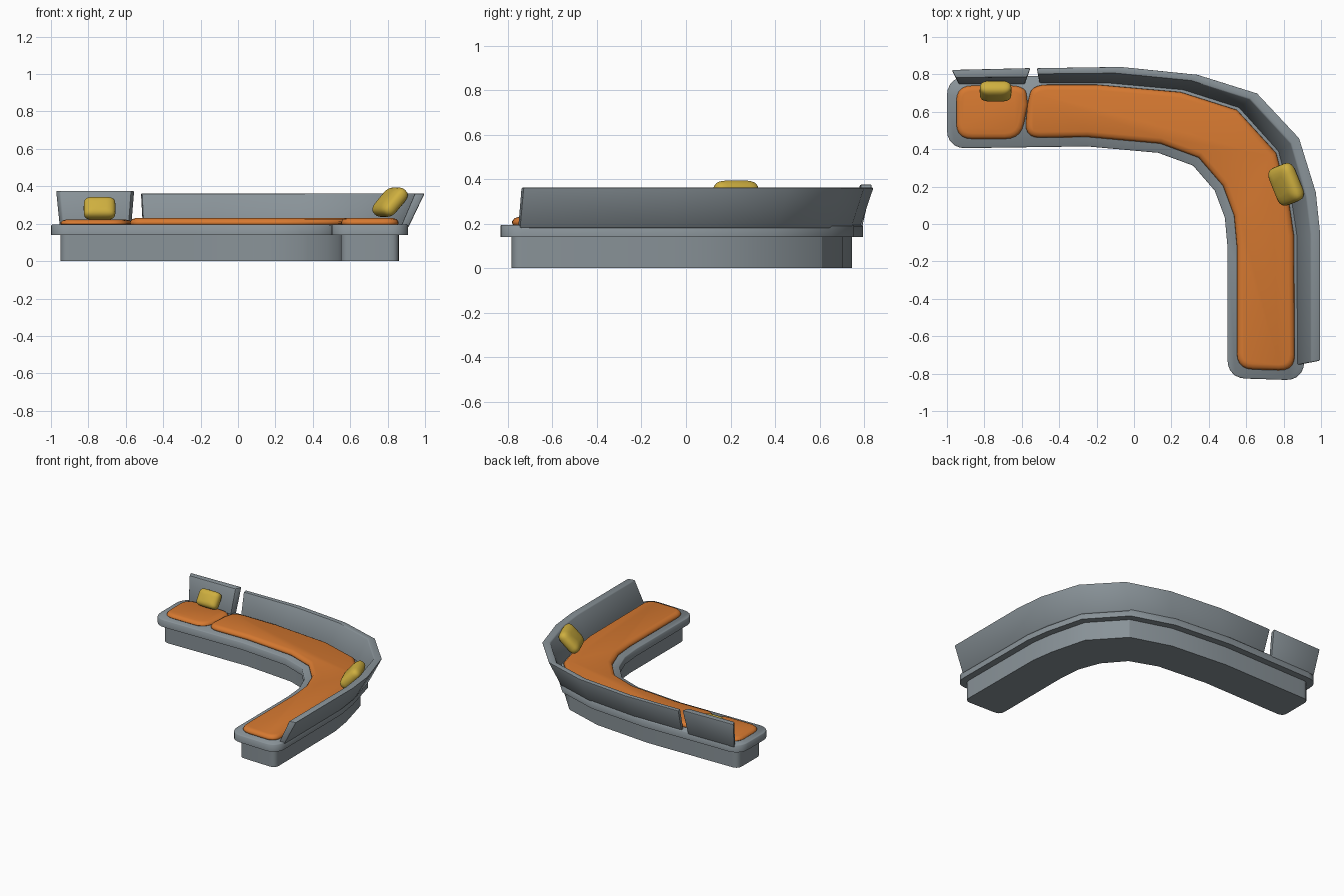
import bpy, bmesh, math
from mathutils import Vector, Matrix

if "Cube" in bpy.data.objects:
    bpy.data.objects.remove(bpy.data.objects["Cube"])


def material(name, rgb):
    m = bpy.data.materials.new(name)
    m.diffuse_color = (*rgb, 1)
    m.use_nodes = True
    m.node_tree.nodes["Principled BSDF"].inputs["Base Color"].default_value = m.diffuse_color
    return m


GREY = material("slate grey", (0.25, 0.29, 0.315))
ORANGE = material("orange fabric", (0.67, 0.19, 0.03))
YELLOW = material("mustard fabric", (0.62, 0.43, 0.05))


def make(name, verts, faces, mat, angle=30, bevel=0):
    me = bpy.data.meshes.new(name)
    me.from_pydata(verts, [], faces)
    bm = bmesh.new()
    bm.from_mesh(me)
    bmesh.ops.recalc_face_normals(bm, faces=bm.faces)
    if bevel:
        sharp = [e for e in bm.edges if e.calc_face_angle(0) > math.radians(50)]
        bmesh.ops.bevel(bm, geom=sharp, offset=bevel, segments=2, profile=0.5,
                        affect='EDGES')
    bm.to_mesh(me)
    bm.free()
    me.shade_smooth()
    me.set_sharp_from_angle(angle=math.radians(angle))
    me.materials.append(mat)
    ob = bpy.data.objects.new(name, me)
    bpy.context.collection.objects.link(ob)
    return ob


def rounded(pts, r, seg=5):
    """Round every strongly turning corner of a closed outline."""
    out, pts = [], [Vector(p) for p in pts]
    for i, p in enumerate(pts):
        a, b = pts[i - 1] - p, pts[(i + 1) % len(pts)] - p
        if a.angle(-b) < math.radians(50):
            out.append(p)
            continue
        s = p + a.normalized() * min(r, a.length * 0.45)
        e = p + b.normalized() * min(r, b.length * 0.45)
        for k in range(seg + 1):
            t = k / seg
            q = s.lerp(e, t)
            out.append(q.lerp(s.lerp(p, t).lerp(p.lerp(e, t), t), 1.0))
    return out


def offset(pts, d):
    """Grow a counter-clockwise outline by d."""
    out = []
    for i, p in enumerate(pts):
        a = (p - pts[i - 1]).normalized()
        b = (pts[(i + 1) % len(pts)] - p).normalized()
        n1, n2 = Vector((a.y, -a.x)), Vector((b.y, -b.x))
        out.append(p + (n1 + n2) * d / (1 + n1.dot(n2)))
    return out


def stack(name, outline, rings, mat, angle=30):
    """Loft an outline through rings of (offset, height)."""
    n, verts, faces = len(outline), [], []
    for d, z in rings:
        verts += [(p.x, p.y, z) for p in offset(outline, d)]
    for k in range(len(rings) - 1):
        for i in range(n):
            j = (i + 1) % n
            faces.append((k * n + i, k * n + j, k * n + n + j, k * n + n + i))
    faces.append(tuple(reversed(range(n))))
    faces.append(tuple(range((len(rings) - 1) * n, len(rings) * n)))
    return make(name, verts, faces, mat, angle)


# Inner and outer bends shared by plinth, deck and long cushion
INNER = [(-0.25, 0.465), (0.14, 0.43), (0.345, 0.355), (0.475, 0.205),
         (0.535, 0.045), (0.55, -0.12), (0.55, -0.775)]
OUTER = [(0.86, -0.785), (0.855, -0.06), (0.83, 0.11), (0.76, 0.38),
         (0.55, 0.61), (0.25, 0.705), (-0.2, 0.745)]
core = rounded([(-0.95, 0.455)] + INNER + OUTER + [(-0.95, 0.735)], 0.05)

# Plinth and seat deck
stack("plinth", core, [(0, 0), (0, 0.14)], GREY)
stack("seat_deck", core, [(0.05, 0.14), (0.05, 0.19), (0.045, 0.195)], GREY, 50)


# Seat cushions with soft edges
def cushion(name, outline, top):
    h = top - 0.19
    rings = [(-0.01, 0.19), (0, 0.19 + h * 0.3), (-0.002, 0.19 + h * 0.55),
             (-0.012, 0.19 + h * 0.85), (-0.03, top)]
    stack(name, rounded(outline, 0.085), rings, ORANGE, 60)


cushion("long_seat_cushion", [(-0.585, 0.46)] + INNER + OUTER
        + [(-0.545, 0.745), (-0.57, 0.64)], 0.23)
cushion("end_seat_cushion", [(-0.95, 0.455), (-0.605, 0.455), (-0.568, 0.64),
                             (-0.58, 0.74), (-0.95, 0.74)], 0.222)


# Leaning backrests, swept between top outer and bottom inner lines
def backrest(name, top, bottom, z1, wt, wb, z0=0.18):
    verts, faces = [], []
    for t, b in zip(top, bottom):
        t, b = Vector(t), Vector(b)
        for p, z in ((b, z0), (b.lerp(t, wb), z0), (t, z1), (t.lerp(b, wt), z1)):
            verts.append((p.x, p.y, z))
    for k in range(len(top) - 1):
        for i in range(4):
            j = (i + 1) % 4
            faces.append((4 * k + i, 4 * k + j, 4 * k + 4 + j, 4 * k + 4 + i))
    m = len(verts)
    faces += [(3, 2, 1, 0), (m - 4, m - 3, m - 2, m - 1)]
    make(name, verts, faces, GREY, 32, 0.007)


backrest("long_backrest",
         [(-0.52, 0.835), (-0.07, 0.842), (0.34, 0.80), (0.66, 0.70),
          (0.885, 0.46), (0.975, 0.17), (0.998, -0.05), (0.998, -0.73)],
         [(-0.505, 0.75), (-0.15, 0.75), (0.26, 0.713), (0.557, 0.618),
          (0.767, 0.385), (0.838, 0.11), (0.864, -0.06), (0.868, -0.755)],
         0.362, 0.4, 0.33)
backrest("end_backrest", [(-0.975, 0.825), (-0.553, 0.835)],
         [(-0.935, 0.745), (-0.585, 0.745)], 0.376, 0.55, 0.5)


# Throw pillows: soft square pads leaning against the backrests
def pillow(name, centre, heading, lean, half):
    nu, nv = 32, 12
    u = Vector((math.cos(heading), math.sin(heading), 0))
    o = Vector((-u.y, u.x, 0))
    v = o * math.sin(lean) + Vector((0, 0, math.cos(lean)))
    rot = Matrix((u, v, u.cross(v))).transposed()

    def pw(x, e):
        return math.copysign(abs(x) ** e, x)

    def place(x, y, z):
        return Vector(centre) + rot @ Vector((x * half[0], y * half[1], z * half[2]))

    verts, faces = [], []
    for k in range(1, nv):
        f = -math.pi / 2 + math.pi * k / nv
        c, s = pw(math.cos(f), 0.6), pw(math.sin(f), 0.8)
        for i in range(nu):
            a = math.tau * i / nu
            verts.append(place(c * pw(math.cos(a), 0.4), c * pw(math.sin(a), 0.4), s))
    for k in range(nv - 2):
        for i in range(nu):
            j = (i + 1) % nu
            faces.append((k * nu + i, k * nu + j, k * nu + nu + j, k * nu + nu + i))
    faces += [tuple(reversed(range(nu))), tuple(range((nv - 2) * nu, (nv - 1) * nu))]
    make(name, verts, faces, YELLOW, 60)


pillow("end_pillow", (-0.74, 0.71, 0.282), 0, math.radians(33), (0.085, 0.062, 0.043))
pillow("corner_pillow", (0.813, 0.212, 0.315), math.radians(-68), math.radians(42),
       (0.108, 0.09, 0.045))
